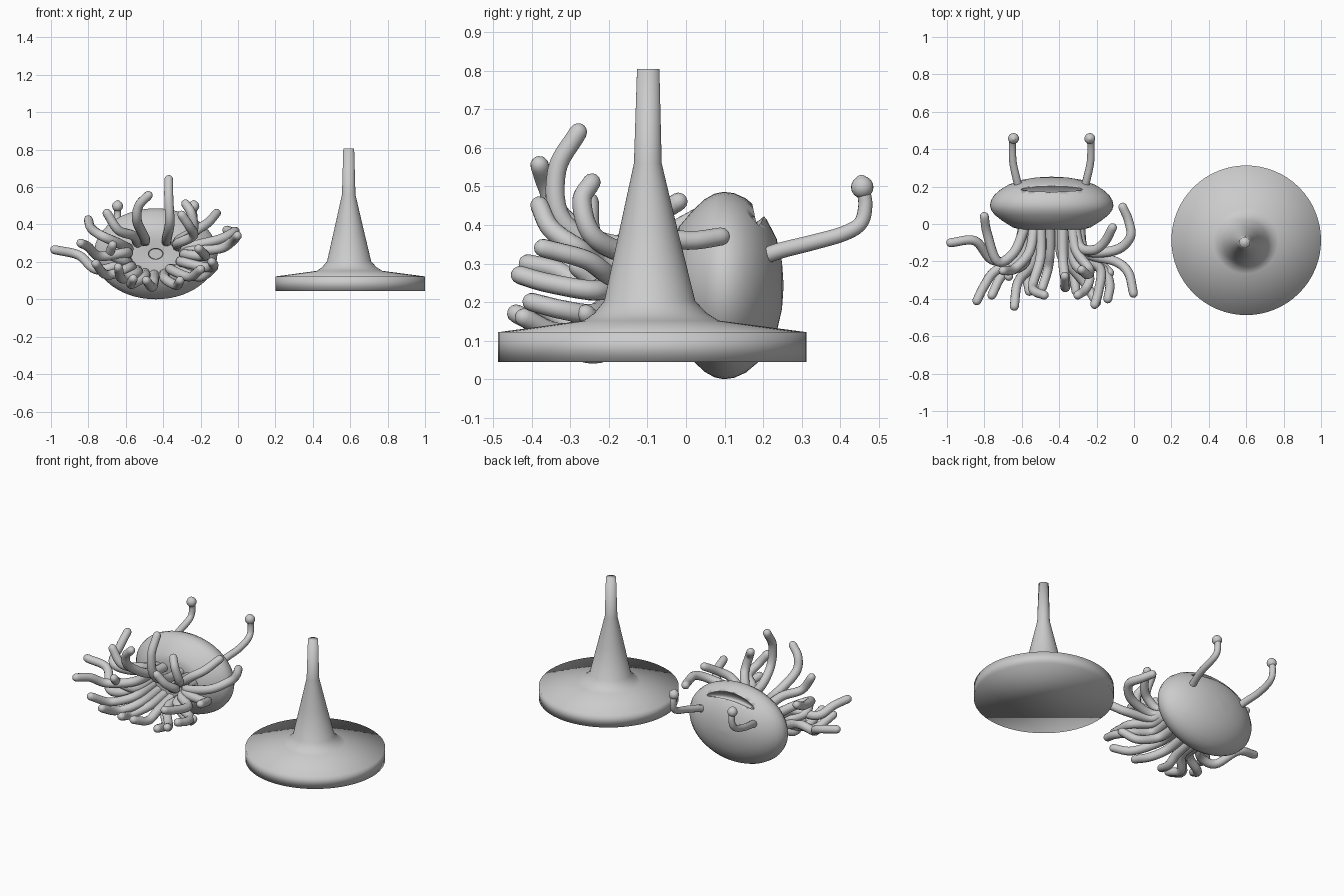
import bpy, bmesh, math
from mathutils import Vector, Matrix

C = Vector((-0.44, 0, 0.235))          # axis of the creature's body


def finish(bm, name, angle=40):
    bmesh.ops.recalc_face_normals(bm, faces=bm.faces)
    me = bpy.data.meshes.new(name)
    bm.to_mesh(me)
    bm.free()
    ob = bpy.data.objects.new(name, me)
    bpy.context.collection.objects.link(ob)
    bpy.ops.object.select_all(action='DESELECT')
    ob.select_set(True)
    bpy.context.view_layer.objects.active = ob
    bpy.ops.object.shade_smooth_by_angle(angle=math.radians(angle))
    return ob


def loft(bm, rings):
    loops = [[bm.verts.new(p) for p in r] for r in rings]
    n = len(loops[0])
    for a, b in zip(loops, loops[1:]):
        for i in range(n):
            j = (i + 1) % n
            bm.faces.new((a[i], a[j], b[j], b[i]))
    bm.faces.new(loops[0][::-1])
    bm.faces.new(loops[-1])


def smooth_path(pts, steps=6):
    p = [Vector(q) for q in pts]
    p = [2 * p[0] - p[1]] + p + [2 * p[-1] - p[-2]]
    out = []
    for i in range(1, len(p) - 2):
        a, b, c, d = p[i - 1:i + 3]
        for s in range(steps):
            t = s / steps
            out.append(0.5 * (2 * b + (c - a) * t + (2 * a - 5 * b + 4 * c - d) * t * t
                              + (3 * b - a - 3 * c + d) * t ** 3))
    return out + [p[-2]]


def tube(name, pts, r0, r1, sides=12):
    path = smooth_path(pts)
    n = len(path)
    rad = [r0 + (r1 - r0) * i / (n - 1) for i in range(n)]
    end = (path[-1] - path[-2]).normalized()
    tip = path[-1]
    for a in (30, 55, 75, 86):         # rounded tip
        path.append(tip + end * r1 * math.sin(math.radians(a)))
        rad.append(r1 * math.cos(math.radians(a)))
    rings, u = [], None
    for i, p in enumerate(path):
        t = (path[min(i + 1, len(path) - 1)] - path[max(i - 1, 0)]).normalized()
        if u is None:
            u = t.orthogonal()
        u = (u - t * u.dot(t)).normalized()
        v = t.cross(u)
        rings.append([p + rad[i] * (u * math.cos(k * math.tau / sides)
                                    + v * math.sin(k * math.tau / sides)) for k in range(sides)])
    bm = bmesh.new()
    loft(bm, rings)
    return finish(bm, name, 60)


def ball(name, loc, r):
    bm = bmesh.new()
    bmesh.ops.create_uvsphere(bm, u_segments=20, v_segments=12, radius=r,
                              matrix=Matrix.Translation(loc))
    return finish(bm, name, 60)


# stand: wide disc flowing up into a slightly leaning stem (radius, z, centre x, centre y)
stand = [(0.40, 0.045, 0.6, -0.087), (0.40, 0.122, 0.6, -0.087), (0.175, 0.152, 0.597, -0.09),
         (0.145, 0.172, 0.595, -0.092), (0.118, 0.203, 0.594, -0.094), (0.077, 0.38, 0.593, -0.097),
         (0.036, 0.56, 0.592, -0.099), (0.029, 0.805, 0.592, -0.098)]
bm = bmesh.new()
loft(bm, [[(x + r * math.cos(k * math.tau / 64), y + r * math.sin(k * math.tau / 64), z)
           for k in range(64)] for r, z, x, y in stand])
finish(bm, "disc_stand", 180)

# body: flattened bell lathed around the y axis, with a small pit in the front
bell = [(0.01, 0.01), (0.11, 0.01), (0.12, -0.025), (0.3, -0.03), (0.5, -0.03), (0.63, -0.018),
        (0.8, 0.017), (0.92, 0.048), (0.98, 0.074), (1.0, 0.098), (0.985, 0.125), (0.93, 0.155),
        (0.83, 0.184), (0.7, 0.21), (0.5, 0.235), (0.25, 0.249), (0.01, 0.253)]
bm = bmesh.new()
loft(bm, [[(C.x + 0.33 * f * math.cos(k * math.tau / 56), y,
            0.243 + 0.243 * f * math.sin(k * math.tau / 56)) for k in range(56)] for f, y in bell])
body = finish(bm, "body", 50)

# mouth: arched slit cut into the upper back
bm = bmesh.new()
bmesh.ops.create_uvsphere(bm, u_segments=32, v_segments=16, radius=1)
bmesh.ops.scale(bm, vec=(0.165, 0.055, 0.022), verts=bm.verts)
bmesh.ops.rotate(bm, matrix=Matrix.Rotation(math.radians(42), 3, 'X'), verts=bm.verts)
for v in bm.verts:
    v.co.z -= 1.3 * v.co.x ** 2
    v.co += Vector((C.x, 0.184, 0.436))
cutter = finish(bm, "mouth_cutter")
cutter.hide_render = True
cutter.hide_set(True)
m = body.modifiers.new("mouth", 'BOOLEAN')
m.operation, m.object, m.solver = 'DIFFERENCE', cutter, 'EXACT'

# eye stalks with ball eyes
for side, s in (("left", -1), ("right", 1)):
    cx = C.x
    tube(side + "_eye_stalk", [(cx + s * 0.175, 0.19, 0.315), (cx + s * 0.19, 0.25, 0.335),
         (cx + s * 0.207, 0.33, 0.355), (cx + s * 0.21, 0.41, 0.378), (cx + s * 0.207, 0.453, 0.405),
         (cx + s * 0.204, 0.465, 0.45), (cx + s * 0.204, 0.46, 0.49)], 0.022, 0.018)
    ball(side + "_eye", (cx + s * 0.204, 0.457, 0.498), 0.029)
    ball(side + "_pupil", (cx + s * 0.204, 0.455, 0.514), 0.016)

# tentacles: each starts on the front ring and passes through the listed points
upper = [
    [(-0.64, -0.15, 0.30), (-0.73, -0.2, 0.34), (-0.785, -0.05, 0.38), (-0.80, 0.04, 0.425)],
    [(-0.56, -0.15, 0.34), (-0.64, -0.24, 0.37), (-0.70, -0.25, 0.46)],
    [(-0.50, -0.18, 0.33), (-0.54, -0.32, 0.42), (-0.53, -0.36, 0.50), (-0.48, -0.38, 0.555)],
    [(-0.38, -0.19, 0.33), (-0.365, -0.32, 0.41), (-0.37, -0.335, 0.54), (-0.37, -0.28, 0.64)],
    [(-0.31, -0.14, 0.32), (-0.24, -0.24, 0.37), (-0.25, -0.27, 0.46), (-0.28, -0.245, 0.51)],
    [(-0.29, -0.12, 0.31), (-0.22, -0.14, 0.37), (-0.16, -0.10, 0.41), (-0.115, -0.02, 0.46)],
    [(-0.26, -0.14, 0.28), (-0.1, -0.14, 0.32), (-0.02, -0.07, 0.36), (-0.03, 0.02, 0.36),
     (-0.06, 0.09, 0.37)],
    [(-0.26, -0.15, 0.26), (-0.10, -0.20, 0.27), (-0.03, -0.26, 0.31), (-0.003, -0.37, 0.34)],
    [(-0.32, -0.2, 0.30), (-0.24, -0.28, 0.34), (-0.26, -0.35, 0.39), (-0.30, -0.38, 0.45)],
]
lower = [
    [(-0.64, -0.18, 0.18), (-0.76, -0.19, 0.16), (-0.85, -0.09, 0.235), (-0.98, -0.10, 0.265)],
    [(-0.60, -0.18, 0.25), (-0.74, -0.25, 0.23), (-0.80, -0.33, 0.28), (-0.84, -0.41, 0.30)],
    [(-0.58, -0.2, 0.17), (-0.70, -0.27, 0.13), (-0.76, -0.38, 0.19)],
    [(-0.54, -0.2, 0.14), (-0.62, -0.31, 0.11), (-0.64, -0.44, 0.17)],
    [(-0.60, -0.16, 0.20), (-0.68, -0.22, 0.24), (-0.67, -0.28, 0.29)],
    [(-0.50, -0.17, 0.12), (-0.57, -0.26, 0.08), (-0.56, -0.36, 0.11)],
    [(-0.45, -0.15, 0.10), (-0.46, -0.24, 0.065), (-0.49, -0.34, 0.10)],
    [(-0.39, -0.16, 0.11), (-0.33, -0.25, 0.075), (-0.31, -0.36, 0.10)],
    [(-0.36, -0.18, 0.16), (-0.26, -0.32, 0.12), (-0.20, -0.42, 0.16)],
    [(-0.30, -0.18, 0.20), (-0.17, -0.24, 0.17), (-0.13, -0.32, 0.18), (-0.14, -0.40, 0.20)],
    [(-0.28, -0.16, 0.24), (-0.18, -0.24, 0.23), (-0.19, -0.36, 0.25), (-0.21, -0.43, 0.27)],
    [(-0.31, -0.14, 0.15), (-0.20, -0.20, 0.12), (-0.13, -0.26, 0.17)],
]
for group, paths in (("upper", upper), ("lower", lower)):
    for i, path in enumerate(paths):
        d = Vector((path[0][0] - C.x, 0, (path[0][2] - 0.225) * 1.4)).normalized()
        root = Vector((C.x + 0.155 * d.x, 0.0, 0.225 + 0.09 * d.z))
        tube(f"{group}_tentacle_{i + 1}", [root] + path, 0.028, 0.024)
